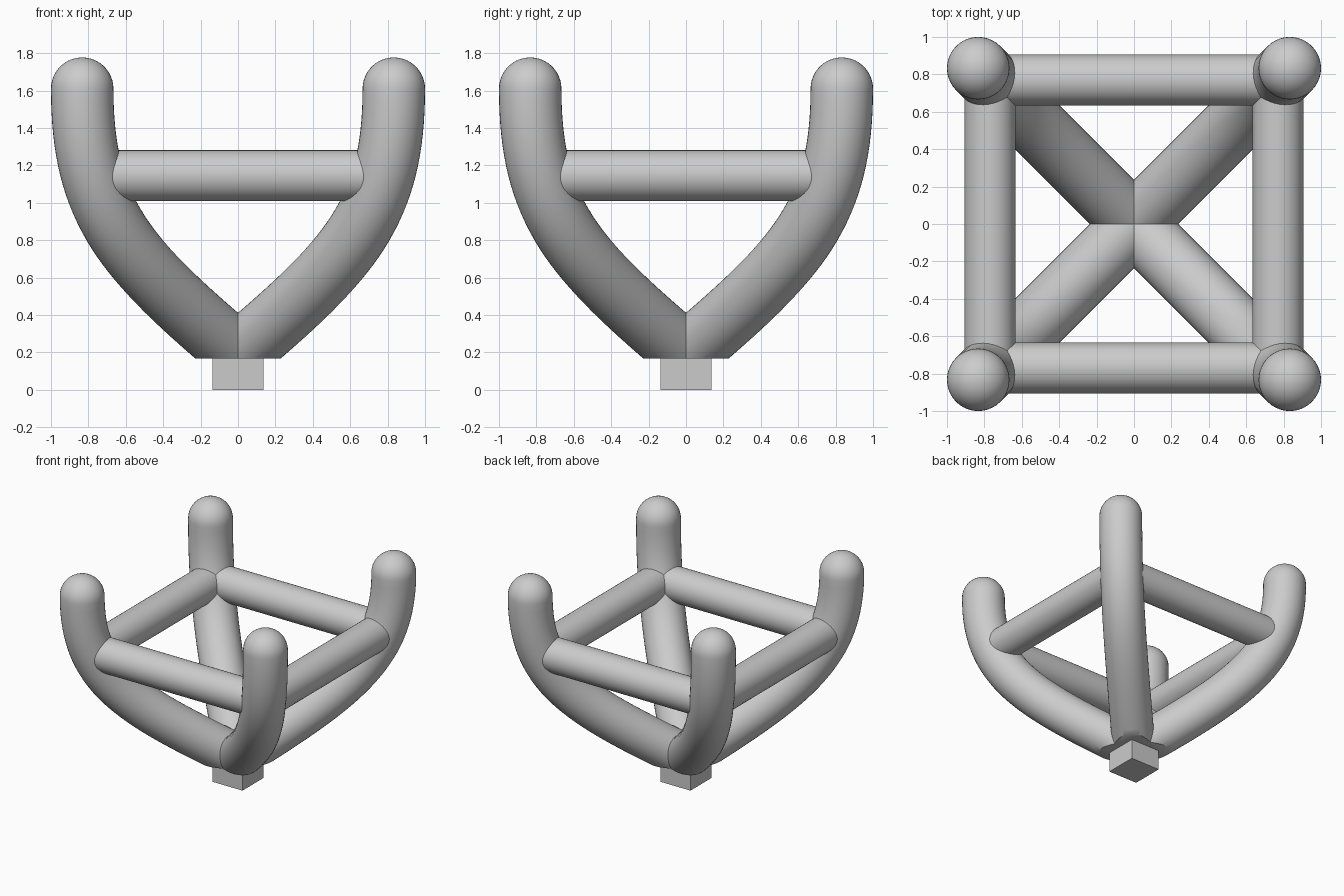
import bpy, bmesh
from math import pi, cos, sin, radians
from mathutils import Vector, Matrix

if "Cube" in bpy.data.objects:
    bpy.data.objects.remove(bpy.data.objects["Cube"])

SIDES = 40
ARM_R, ROD_R = 0.167, 0.136
CUT_Z = 0.168


def make_object(name, bm, smooth=True):
    bmesh.ops.recalc_face_normals(bm, faces=bm.faces)
    mesh = bpy.data.meshes.new(name)
    bm.to_mesh(mesh)
    bm.free()
    ob = bpy.data.objects.new(name, mesh)
    bpy.context.collection.objects.link(ob)
    if smooth:
        bpy.ops.object.select_all(action='DESELECT')
        ob.select_set(True)
        bpy.context.view_layer.objects.active = ob
        bpy.ops.object.shade_smooth_by_angle(angle=radians(35))
    return ob


def sweep(stations, lateral):
    """Tube through (centre, tangent, radius) stations lying in one plane."""
    bm = bmesh.new()
    rings = []
    for c, t, r in stations:
        up = t.cross(lateral).normalized()
        rings.append([bm.verts.new(c + r * (cos(2 * pi * i / SIDES) * lateral
                                            + sin(2 * pi * i / SIDES) * up))
                      for i in range(SIDES)])
    for a, b in zip(rings, rings[1:]):
        for i in range(SIDES):
            j = (i + 1) % SIDES
            bm.faces.new((a[i], a[j], b[j], b[i]))
    bm.faces.new(rings[0])
    bm.faces.new(rings[-1])
    return bm


# Curved arm centre line: cubic in the diagonal vertical plane
P = [Vector((x, x, z)) for x, z in
     ((0, 0.192), (0.60, 0.70), (0.833, 0.95), (0.833, 1.61))]


def bezier(t):
    u = 1 - t
    point = u**3 * P[0] + 3*u*u*t * P[1] + 3*u*t*t * P[2] + t**3 * P[3]
    tangent = u*u * (P[1]-P[0]) + 2*u*t * (P[2]-P[1]) + t*t * (P[3]-P[2])
    return point, tangent.normalized()


arm_path = [(*bezier(i / 32), ARM_R) for i in range(33)]
# Hemispherical tip
for i in range(1, 12):
    a = pi / 2 * i / 11.3
    arm_path.append((P[3] + Vector((0, 0, ARM_R * sin(a))),
                     Vector((0, 0, 1)), ARM_R * cos(a)))
side = Vector((1, -1, 0)).normalized()

# Four arms and the four rods joining them
for k in range(4):
    turn = Matrix.Rotation(k * pi / 2, 4, 'Z')

    bm = sweep(arm_path, side)
    # Flat underside where the arms meet the base
    bmesh.ops.bisect_plane(bm, geom=bm.verts[:] + bm.edges[:] + bm.faces[:],
                           plane_co=(0, 0, CUT_Z), plane_no=(0, 0, 1),
                           clear_inner=True)
    bmesh.ops.holes_fill(bm, edges=[e for e in bm.edges if e.is_boundary],
                         sides=0)
    bm.transform(turn)
    make_object(f"curved_arm_{k + 1}", bm)

    rod = [(Vector((x, -0.77, 1.145)), Vector((1, 0, 0)), ROD_R)
           for x in (-0.77, 0.77)]
    bm = sweep(rod, Vector((0, 1, 0)))
    bm.transform(turn)
    make_object(f"cross_rod_{k + 1}", bm)

# Square peg at the bottom
bm = bmesh.new()
bmesh.ops.create_cube(bm, size=1)
bm.transform(Matrix.Translation((0, 0, 0.11)) @ Matrix.Diagonal((0.272, 0.272, 0.22, 1)))
make_object("base_peg", bm, smooth=False)
